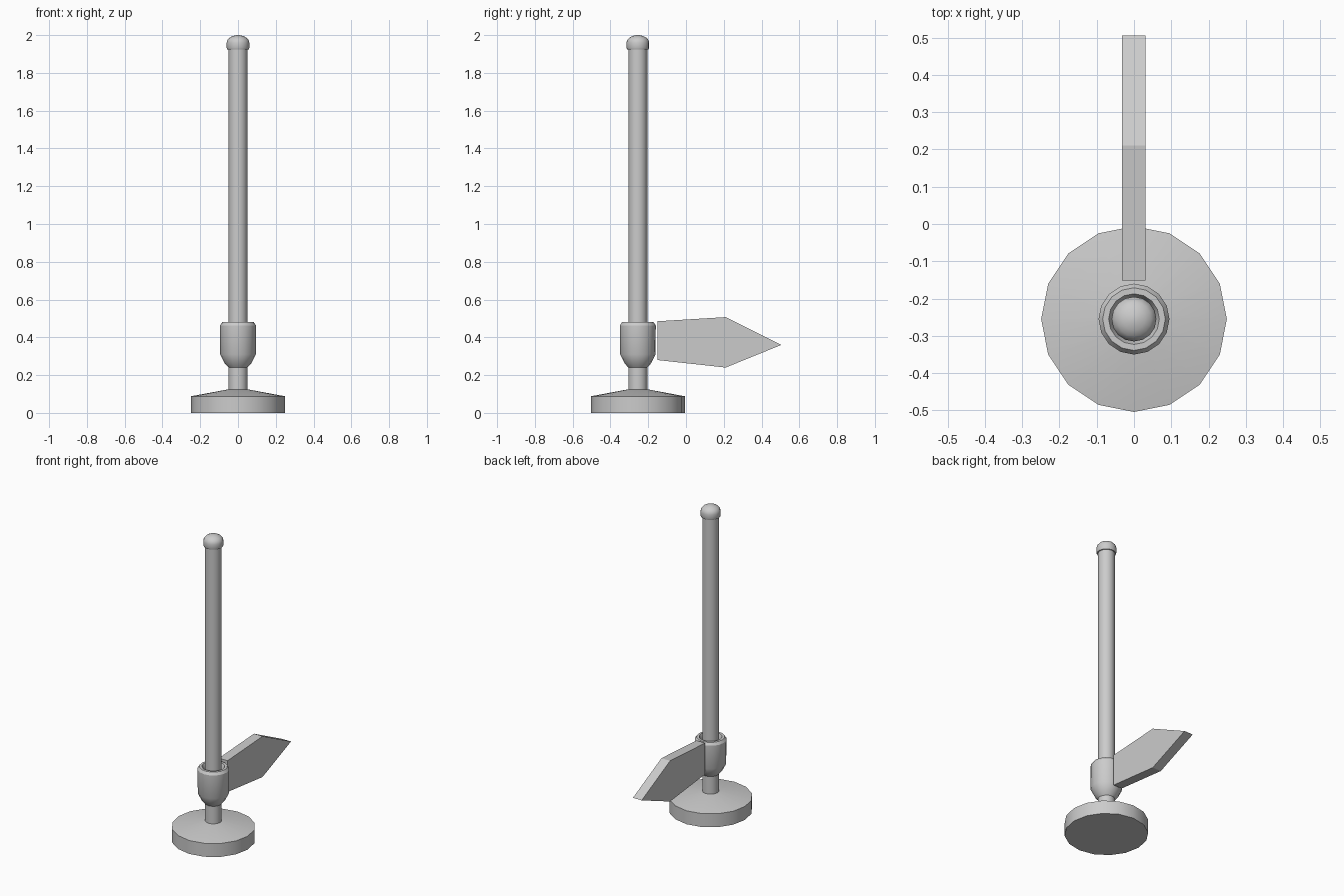
import bpy
import bmesh
from math import cos, sin, pi, radians

cube = bpy.data.objects.get("Cube")
if cube:
    bpy.data.objects.remove(cube)

AXIS_Y = -0.255  # centre line of the post

grey = bpy.data.materials.new("light_grey")
grey.use_nodes = True
COLOUR = (0.6, 0.6, 0.6, 1)
grey.diffuse_color = COLOUR
grey.node_tree.nodes["Principled BSDF"].inputs["Base Color"].default_value = COLOUR


def finish(name, bm, smooth=True):
    bmesh.ops.recalc_face_normals(bm, faces=bm.faces)
    mesh = bpy.data.meshes.new(name)
    bm.to_mesh(mesh)
    bm.free()
    mesh.materials.append(grey)
    obj = bpy.data.objects.new(name, mesh)
    bpy.context.collection.objects.link(obj)
    if smooth:
        bpy.ops.object.select_all(action="DESELECT")
        obj.select_set(True)
        bpy.context.view_layer.objects.active = obj
        bpy.ops.object.shade_smooth_by_angle(angle=radians(30))
    return obj


def lathe(name, profile, sides=16, loop=False):
    """Turn (radius, height) points around the post axis."""
    bm = bmesh.new()
    rings = [[bm.verts.new((r * cos(2 * pi * i / sides),
                            AXIS_Y + r * sin(2 * pi * i / sides), z))
              for i in range(sides)] for r, z in profile]
    pairs = list(zip(rings, rings[1:]))
    if loop:
        pairs.append((rings[-1], rings[0]))
    else:
        bm.faces.new(rings[0])
        bm.faces.new(rings[-1])
    for low, high in pairs:
        for i in range(sides):
            j = (i + 1) % sides
            bm.faces.new((low[i], low[j], high[j], high[i]))
    return finish(name, bm)


# Weighted foot with a shallow conical top
lathe("base", [(0.249, 0), (0.249, 0.088), (0.05, 0.125)])

# Long post and its domed cap
lathe("post", [(0.05, 0.11), (0.05, 1.95)])
dome = [(0.06 * cos(a), 1.96 + 0.04 * sin(a))
        for a in (radians(d) for d in (0, 20, 40, 60, 78))]
lathe("cap", [(0.057, 1.925), (0.06, 1.932)] + dome + [(0.004, 2.0)])

# Hollow collar, tapered below, with a bevelled rim
lathe("collar", [(0.05, 0.24), (0.07, 0.262), (0.094, 0.31), (0.095, 0.463),
                 (0.084, 0.48), (0.068, 0.48), (0.05, 0.44)], loop=True)

# Flat pointed vane behind the collar
outline = [(-0.152, 0.28), (0.21, 0.24), (0.505, 0.36), (0.21, 0.507), (-0.152, 0.485)]
bm = bmesh.new()
side = bm.faces.new([bm.verts.new((-0.032, y, z)) for y, z in outline])
ext = bmesh.ops.extrude_face_region(bm, geom=[side])
bmesh.ops.translate(bm, vec=(0.063, 0, 0),
                    verts=[v for v in ext["geom"] if isinstance(v, bmesh.types.BMVert)])
if side.is_valid and all(len(e.link_faces) == 1 for e in side.edges):
    bm.faces.new(list(reversed(side.verts)))
bmesh.ops.holes_fill(bm, edges=bm.edges, sides=5)
finish("vane", bm, smooth=False)
